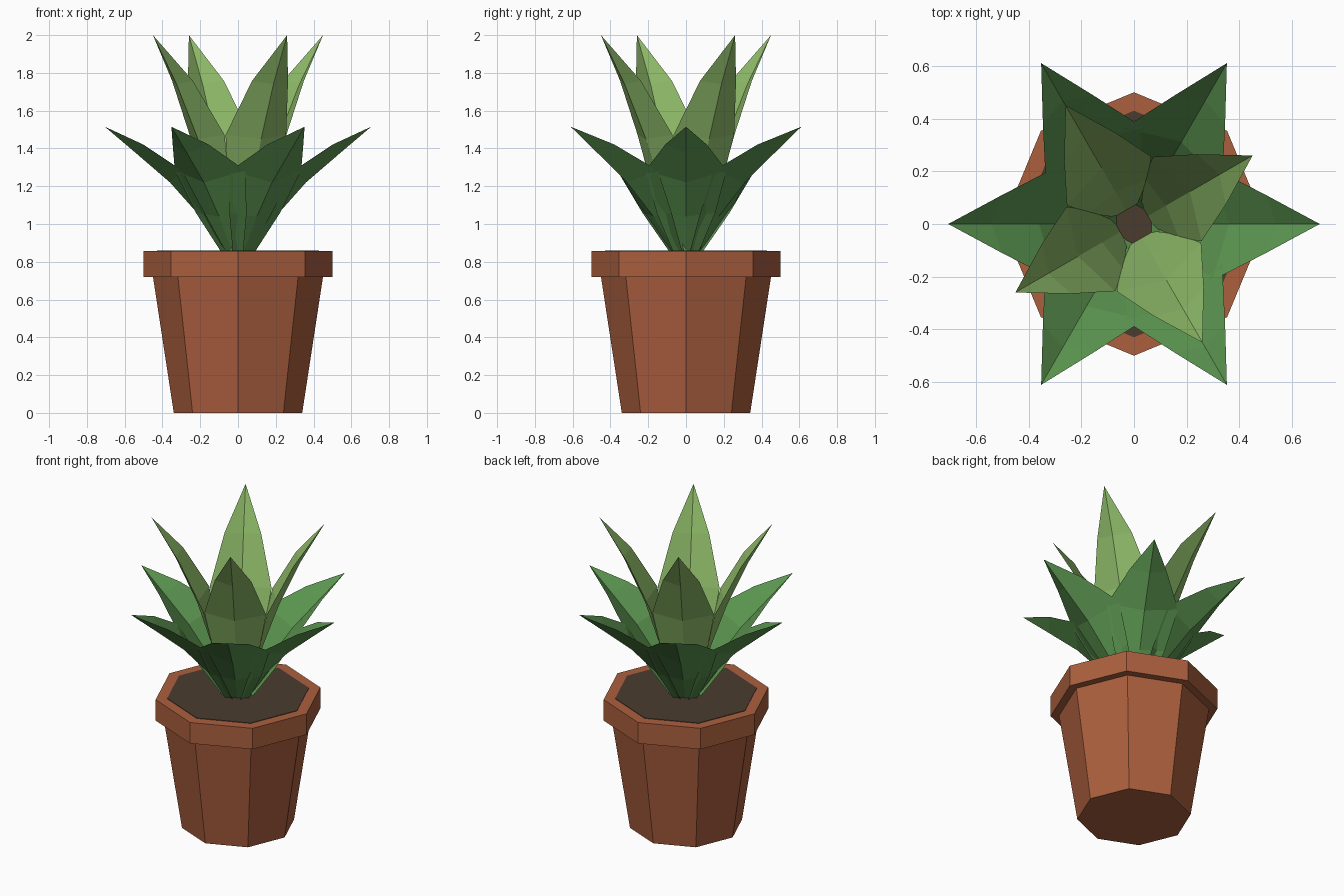
import bpy, math
from mathutils import Matrix, Vector

if "Cube" in bpy.data.objects:
    bpy.data.objects.remove(bpy.data.objects["Cube"])


def material(name, rgb):
    m = bpy.data.materials.new(name)
    m.diffuse_color = (*rgb, 1)
    m.use_nodes = True
    m.node_tree.nodes["Principled BSDF"].inputs["Base Color"].default_value = m.diffuse_color
    return m


terracotta = material("terracotta", (0.41, 0.115, 0.048))
earth = material("dark_earth", (0.07, 0.045, 0.028))
deep_green = material("deep_green", (0.105, 0.30, 0.08))
light_green = material("light_green", (0.27, 0.49, 0.14))


def make_object(name, verts, faces, mat):
    mesh = bpy.data.meshes.new(name)
    mesh.from_pydata(verts, [], faces)
    mesh.materials.append(mat)
    mesh.update()
    ob = bpy.data.objects.new(name, mesh)
    bpy.context.collection.objects.link(ob)
    return ob


def octagon_prism(name, r0, r1, z0, z1, mat):
    """Closed eight-sided prism with corners on the axes."""
    n = 8
    verts = [(r * math.cos(i * math.tau / n), r * math.sin(i * math.tau / n), z)
             for r, z in ((r0, z0), (r1, z1)) for i in range(n)]
    faces = [(i, (i + 1) % n, n + (i + 1) % n, n + i) for i in range(n)]
    faces += [tuple(reversed(range(n))), tuple(range(n, 2 * n))]
    return make_object(name, verts, faces, mat)


def leaf(name, stations, angle, mat):
    """Channelled leaf: stations are (radius, z, half width, edge lift)."""
    rot = Matrix.Rotation(math.radians(angle), 3, 'Z')
    verts, faces = [], []
    for i, (r, z, w, h) in enumerate(stations[:-1]):
        a, b = stations[max(i - 1, 0)], stations[i + 1]
        d = Vector((b[0] - a[0], b[1] - a[1])).normalized()
        er, ez = r - d.y * h, z + d.x * h
        verts += [rot @ Vector(p) for p in ((er, w, ez), (r, 0, z), (er, -w, ez))]
        if i:
            k = 3 * i
            faces += [(k - 3, k - 2, k + 1, k), (k - 2, k - 1, k + 2, k + 1)]
    tip = len(verts)
    verts.append(rot @ Vector((stations[-1][0], 0, stations[-1][1])))
    faces += [(tip - 3, tip - 2, tip), (tip - 2, tip - 1, tip)]
    return make_object(name, verts, faces, mat)


# Pot, rim and soil
octagon_prism("pot_body", 0.34, 0.45, 0.0, 0.72, terracotta)
octagon_prism("pot_rim", 0.5, 0.5, 0.72, 0.858, terracotta)
octagon_prism("soil", 0.43, 0.43, 0.855, 0.861, earth)

# Six spreading outer leaves
outer = [(0.065, 0.858, 0.07, 0), (0.20, 1.04, 0.155, 0.03),
         (0.36, 1.22, 0.215, 0.09), (0.54, 1.375, 0.11, 0.06), (0.705, 1.515, 0, 0)]
for i in range(6):
    leaf(f"outer_leaf_{i + 1}", outer, 60 * i, deep_green)

# Four upright inner leaves
inner = [(0.06, 0.858, 0.05, 0), (0.14, 1.15, 0.13, 0.02),
         (0.245, 1.45, 0.185, 0.06), (0.375, 1.74, 0.11, 0.04), (0.52, 2.0, 0, 0)]
for i in range(4):
    leaf(f"inner_leaf_{i + 1}", inner, 30 + 90 * i, light_green)
